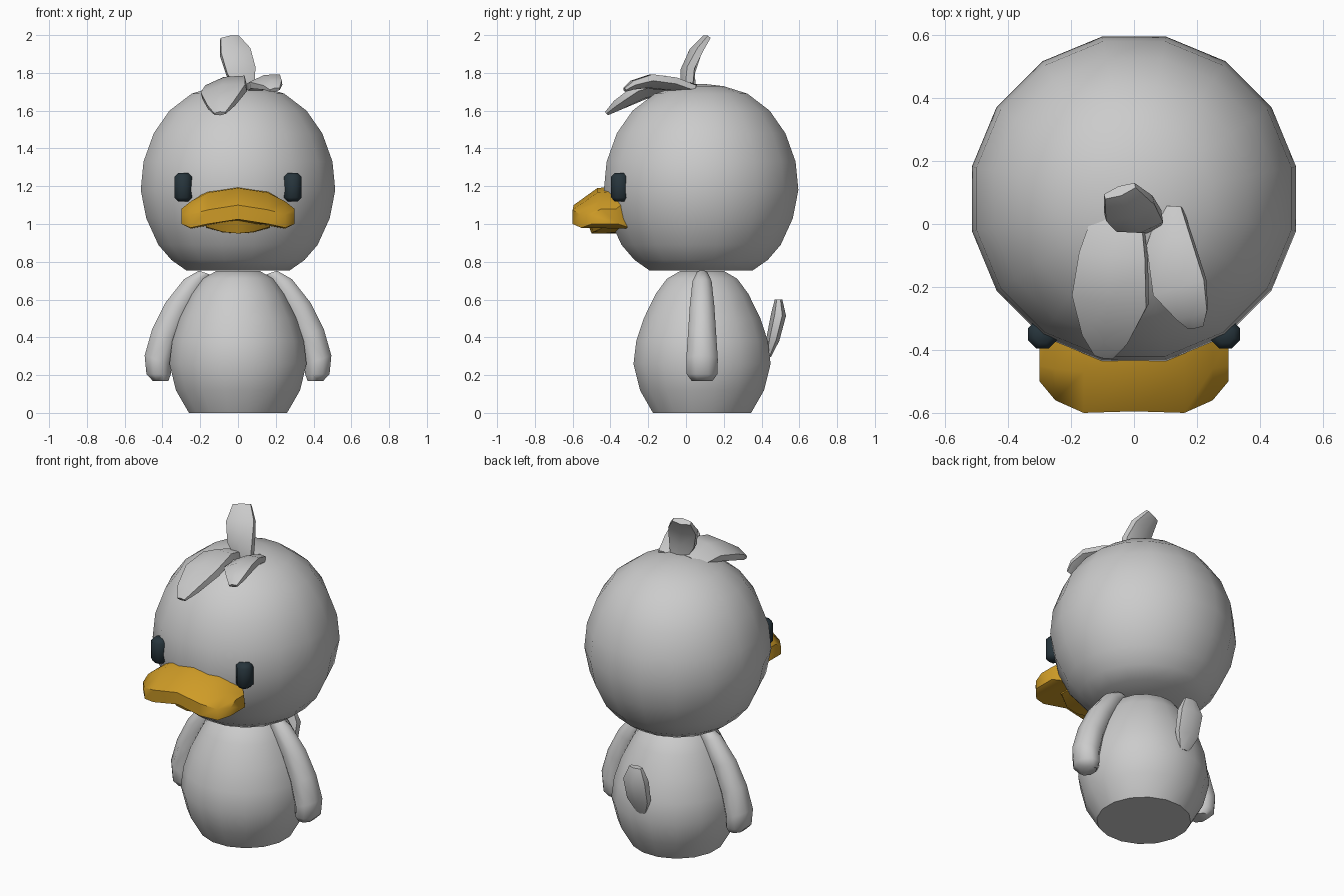
import bpy, bmesh, math
from mathutils import Vector


def material(name, rgb):
    m = bpy.data.materials.new(name)
    m.diffuse_color = (*rgb, 1)
    return m


ORANGE = material("orange", (0.62, 0.33, 0.02))
DARK = material("dark", (0.02, 0.035, 0.045))


def loft(name, rings, mat=None, angle=50):
    """Skin a list of equal-length point rings and cap both ends."""
    bm = bmesh.new()
    loops = [[bm.verts.new(p) for p in ring] for ring in rings]
    n = len(loops[0])
    for a, b in zip(loops, loops[1:]):
        for i in range(n):
            j = (i + 1) % n
            bm.faces.new((a[i], a[j], b[j], b[i]))
    bm.faces.new(loops[0])
    bm.faces.new(loops[-1])
    bmesh.ops.recalc_face_normals(bm, faces=bm.faces)
    mesh = bpy.data.meshes.new(name)
    bm.to_mesh(mesh)
    bm.free()
    ob = bpy.data.objects.new(name, mesh)
    bpy.context.collection.objects.link(ob)
    if mat:
        mesh.materials.append(mat)
    bpy.ops.object.select_all(action='DESELECT')
    ob.select_set(True)
    bpy.context.view_layer.objects.active = ob
    bpy.ops.object.shade_smooth_by_angle(angle=math.radians(angle))
    return ob


def ellipse(c, u, v, n):
    c, u, v = Vector(c), Vector(u), Vector(v)
    turn = [2 * math.pi * (i + 0.5) / n for i in range(n)]
    return [c + u * math.cos(t) + v * math.sin(t) for t in turn]


def lathe(name, profile, centre, n, mat=None):
    cx, cy, cz = centre
    return loft(name, [ellipse((cx, cy, cz + z), (r, 0, 0), (0, r, 0), n)
                       for r, z in profile], mat)


def feather(name, side, path, n=6):
    """Flattened tuft along a path of (centre, half width, half thickness)."""
    side = Vector(side).normalized()
    pts = [Vector(p[0]) for p in path]
    rings = []
    for i, (c, w, t) in enumerate(path):
        d = pts[min(i + 1, len(pts) - 1)] - pts[max(i - 1, 0)]
        u = (side - d * side.dot(d) / d.dot(d)).normalized()
        rings.append(ellipse(c, u * w, d.cross(u).normalized() * t, n))
    return loft(name, rings)


# Body and head
lathe("body", [(0.265, 0), (0.335, 0.12), (0.37, 0.26), (0.355, 0.38), (0.315, 0.5),
               (0.25, 0.63), (0.19, 0.71), (0.12, 0.75)], (0, 0.085, 0), 16)
lathe("head", [(0.28, 0.755), (0.36, 0.81), (0.43, 0.89), (0.495, 1.03), (0.525, 1.18),
               (0.51, 1.33), (0.455, 1.48), (0.37, 1.6), (0.25, 1.69), (0.12, 1.73),
               (0.03, 1.74)], (0, 0.08, 0), 16)

# Wings: (x, z, half width across x, half depth along y)
WING = [(0.17, 0.74, 0.04, 0.03), (0.235, 0.69, 0.055, 0.055), (0.32, 0.56, 0.07, 0.07),
        (0.385, 0.42, 0.075, 0.08), (0.425, 0.28, 0.075, 0.09),
        (0.42, 0.205, 0.07, 0.088), (0.41, 0.17, 0.045, 0.06)]
for s, label in ((-1, "left"), (1, "right")):
    loft(label + "_wing", [ellipse((s * x, 0.085, z), (s * w, 0, w * 0.35 if z > 0.25 else 0),
                                   (0, d, 0), 8) for x, z, w, d in WING])
    # Eyes
    lathe(label + "_eye", [(0.03, -0.075), (0.05, -0.055), (0.05, 0.055), (0.03, 0.075)],
          (s * 0.29, -0.35, 1.195), 8, DARK)


# Beak: (x, yz section), mirrored across x
def mirrored_loft(name, half):
    full = [(-x, s) for x, s in reversed(half[1:])] + half
    loft(name, [[(x, y, z) for y, z in s] for x, s in full], ORANGE)


mirrored_loft("upper_beak", [
    (0.0, [(-.59, 1.025), (-.595, 1.1), (-.47, 1.19), (-.36, 1.2), (-.33, 1.0)]),
    (0.16, [(-.6, 1.0), (-.6, 1.075), (-.47, 1.165), (-.35, 1.175), (-.31, .99)]),
    (0.25, [(-.555, .98), (-.56, 1.05), (-.46, 1.12), (-.32, 1.12), (-.285, .975)]),
    (0.3, [(-.5, 1.0), (-.5, 1.05), (-.45, 1.08), (-.37, 1.08), (-.36, 1.0)])])
mirrored_loft("lower_beak", [
    (0.0, [(-.53, 1.03), (-.5, .95), (-.33, .95), (-.33, 1.03)]),
    (0.08, [(-.52, 1.02), (-.49, .958), (-.33, .955), (-.33, 1.03)]),
    (0.17, [(-.45, 1.0), (-.43, .985), (-.33, .98), (-.33, 1.0)])])

# Head tufts
feather("top_tuft", (1, 0.1, -0.2), [
    ((0.04, 0.01, 1.71), 0.055, 0.04), ((0.015, 0.01, 1.81), 0.09, 0.04),
    ((-0.015, 0.05, 1.91), 0.095, 0.035), ((-0.045, 0.105, 1.985), 0.06, 0.02)])
feather("front_tuft", (1, 0, 0.25), [
    ((-0.05, 0.03, 1.71), 0.09, 0.03), ((-0.065, -0.1, 1.74), 0.125, 0.04),
    ((-0.075, -0.24, 1.70), 0.14, 0.04), ((-0.09, -0.36, 1.63), 0.085, 0.03),
    ((-0.095, -0.42, 1.585), 0.035, 0.012)])
feather("side_tuft", (1, 0.25, 0.25), [
    ((0.12, 0.05, 1.71), 0.04, 0.03), ((0.115, -0.06, 1.74), 0.085, 0.035),
    ((0.145, -0.2, 1.755), 0.10, 0.035), ((0.185, -0.285, 1.735), 0.06, 0.025),
    ((0.195, -0.325, 1.71), 0.03, 0.012)])

# Tail
feather("tail", (1, 0, 0), [
    ((0.0, 0.435, 0.3), 0.035, 0.015), ((0.0, 0.46, 0.39), 0.08, 0.035),
    ((0.0, 0.49, 0.52), 0.085, 0.04), ((0.0, 0.49, 0.6), 0.045, 0.02)])
